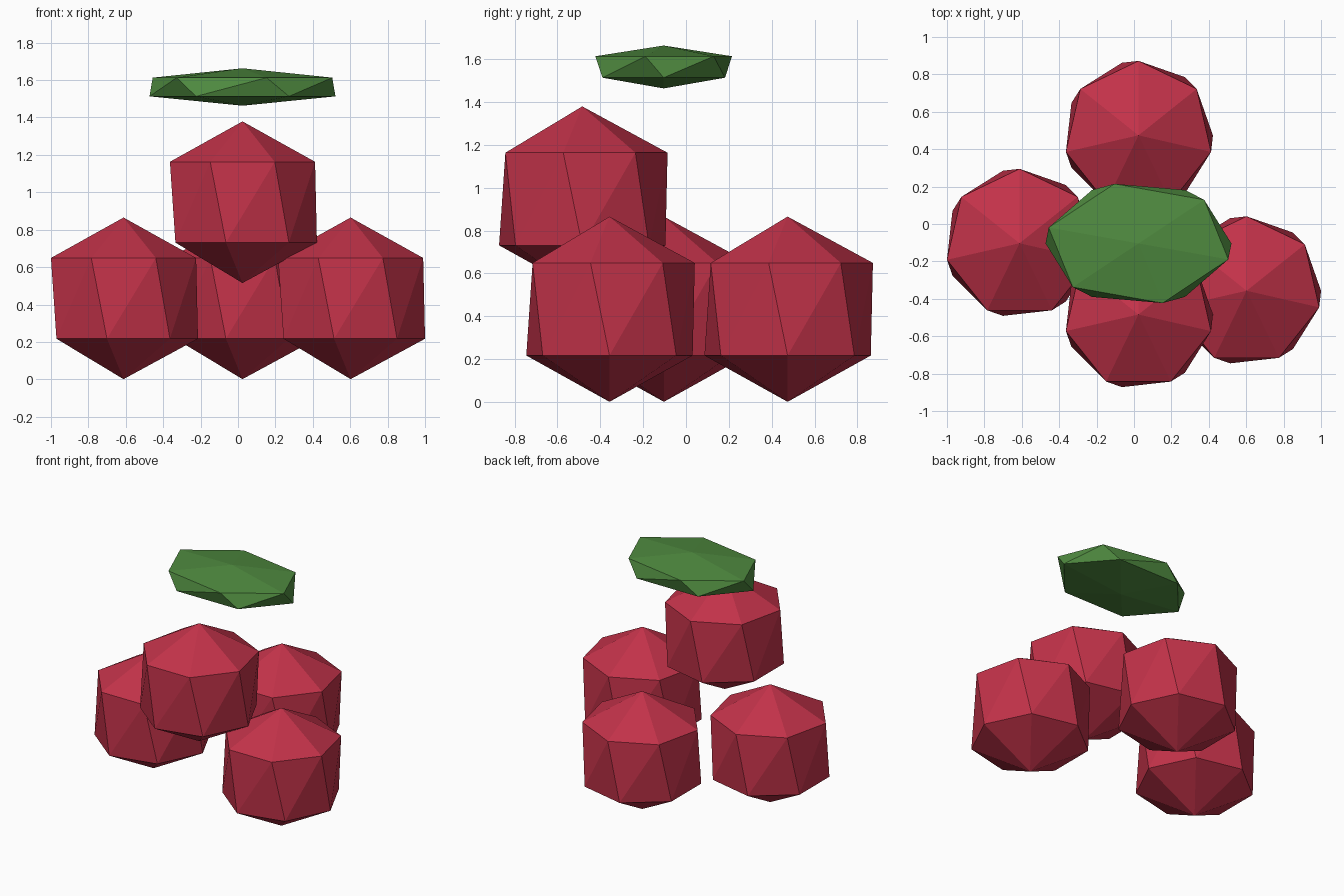
import bpy
import bmesh
from math import sin, cos, tau

if "Cube" in bpy.data.objects:
    bpy.data.objects.remove(bpy.data.objects["Cube"], do_unlink=True)


def make_material(name, rgb):
    mat = bpy.data.materials.new(name)
    mat.use_nodes = True
    color = (*rgb, 1.0)
    mat.diffuse_color = color
    mat.node_tree.nodes["Principled BSDF"].inputs["Base Color"].default_value = color
    return mat


def twisted_gem(name, sides, radii, height, center, mat):
    """Two rings, the upper a quarter step behind the lower, with a fan to each pole."""
    rx, ry = radii
    bm = bmesh.new()

    def ring(z, shift):
        angles = [tau * (i + shift) / sides for i in range(sides)]
        return [bm.verts.new((rx * cos(a), ry * sin(a), z)) for a in angles]

    lower = ring(-height / 2, 0)
    upper = ring(height / 2, -0.25)
    bottom = bm.verts.new((0, 0, -height))
    top = bm.verts.new((0, 0, height))
    for i in range(sides):
        j = (i + 1) % sides
        bm.faces.new((upper[i], upper[j], top))
        bm.faces.new((lower[j], lower[i], bottom))
        bm.faces.new((lower[i], upper[j], upper[i]))
        bm.faces.new((lower[i], lower[j], upper[j]))
    bmesh.ops.recalc_face_normals(bm, faces=bm.faces)
    mesh = bpy.data.meshes.new(name)
    bm.to_mesh(mesh)
    bm.free()
    mesh.materials.append(mat)
    obj = bpy.data.objects.new(name, mesh)
    obj.location = center
    bpy.context.collection.objects.link(obj)
    return obj


red = make_material("berry red", (0.54, 0.032, 0.067))
green = make_material("leaf green", (0.078, 0.255, 0.05))

# Four berries: three on the ground, one raised at the front
berries = {
    "right_berry": (-0.612, -0.103, 0.433),
    "left_berry": (0.602, -0.357, 0.433),
    "back_berry": (0.024, 0.474, 0.433),
    "upper_berry": (0.024, -0.484, 0.947),
}
for name, center in berries.items():
    twisted_gem(name, 7, (0.398, 0.398), 0.432, center, red)

# Flat leaf floating above
twisted_gem("leaf", 6, (0.497, 0.33), 0.1, (0.024, -0.104, 1.563), green)
